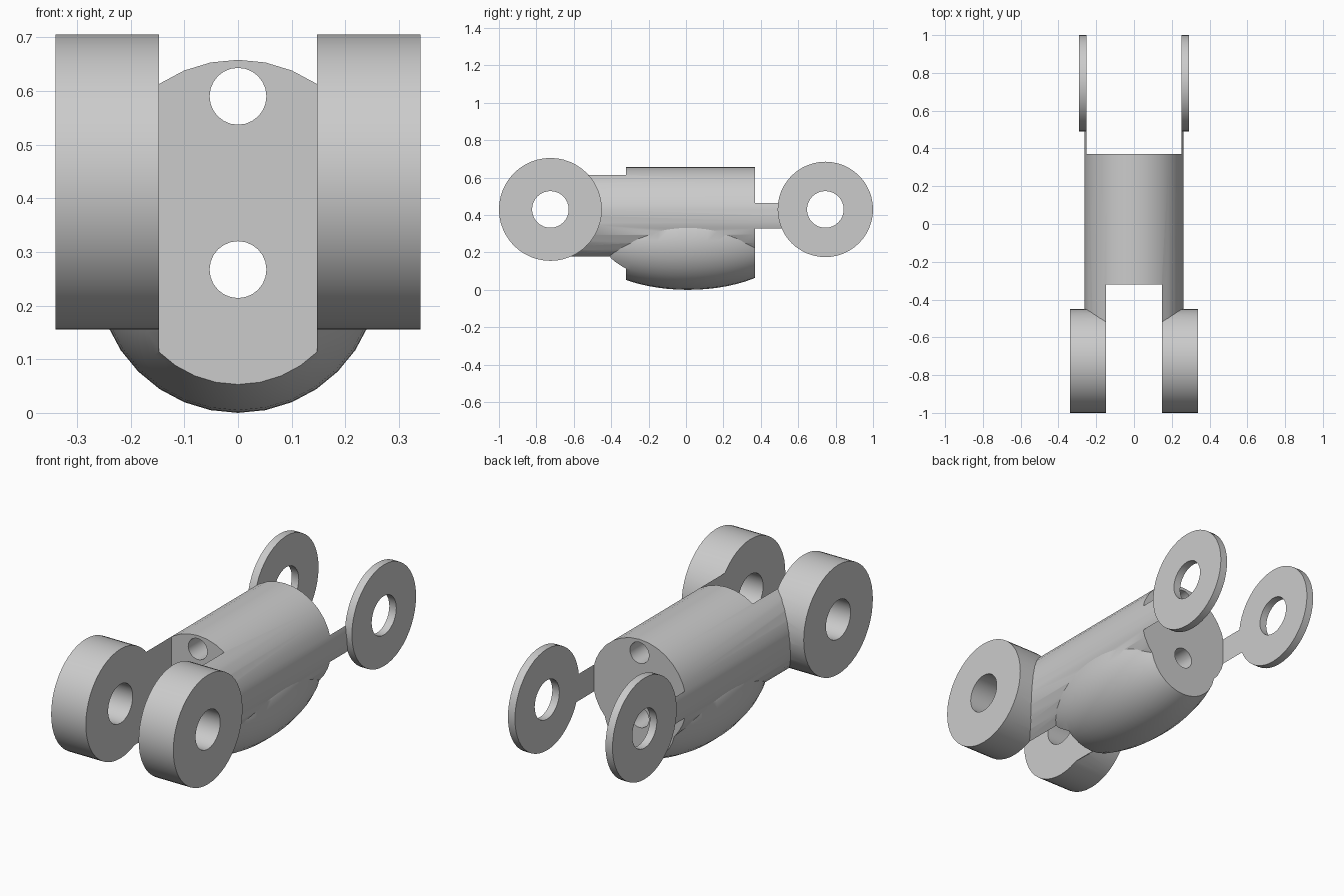
import bpy
import math

cube = bpy.data.objects.get("Cube")
if cube:
    bpy.data.objects.remove(cube, do_unlink=True)

# One plain grey for the whole casting
grey = bpy.data.materials.new("plain grey")
grey.use_nodes = True
colour = (0.6, 0.6, 0.6, 1)
grey.diffuse_color = colour
grey.node_tree.nodes["Principled BSDF"].inputs["Base Color"].default_value = colour

QUARTER = math.pi / 2
AXIS_ROTATION = {"x": (0, QUARTER, 0), "y": (QUARTER, 0, 0)}


def finish(name):
    obj = bpy.context.object
    obj.name = name
    obj.data.materials.append(grey)
    bpy.ops.object.transform_apply(location=True, rotation=True, scale=True)
    return obj


def cylinder(name, axis, radius, length, centre, sides=32):
    bpy.ops.mesh.primitive_cylinder_add(
        vertices=sides, radius=radius, depth=length,
        location=centre, rotation=AXIS_ROTATION[axis])
    return finish(name)


def slot(name, width, y_start, y_end):
    bpy.ops.mesh.primitive_cube_add(size=1, location=(0, (y_start + y_end) / 2, 0.4))
    bpy.context.object.scale = (width, abs(y_end - y_start), 2)
    return finish(name)


def combine(target, tool, operation):
    """Apply a boolean and remove its helper."""
    tool.hide_render = True
    mod = target.modifiers.new(tool.name, "BOOLEAN")
    mod.operation = operation
    mod.solver = "EXACT"
    mod.object = tool
    bpy.ops.object.select_all(action="DESELECT")
    bpy.context.view_layer.objects.active = target
    target.select_set(True)
    bpy.ops.object.modifier_apply(modifier=mod.name)
    bpy.data.objects.remove(tool, do_unlink=True)


# Barrel running front to back
FRONT, REAR, PIVOT_Z = -0.725, 0.745, 0.43
body = cylinder("link_body", "y", 0.262, 0.6 - FRONT, (0, (0.6 + FRONT) / 2, 0.396))

# Rounded belly under the barrel
bpy.ops.mesh.primitive_uv_sphere_add(
    segments=32, ring_count=32, radius=1, location=(0, 0.01, 0.263),
    rotation=AXIS_ROTATION["y"])
bpy.context.object.scale = (0.263, 0.263, 0.55)
combine(body, finish("belly"), "UNION")

# Pivot drums, which the slots split into pairs of lugs and rings
combine(body, cylinder("front_lugs", "x", 0.275, 0.68, (0, FRONT, PIVOT_Z), 48), "UNION")
combine(body, cylinder("rear_rings", "x", 0.255, 0.582, (0, REAR, PIVOT_Z), 48), "UNION")
combine(body, slot("front_slot", 0.294, -1.2, -0.32), "DIFFERENCE")
combine(body, slot("rear_slot", 0.504, 0.37, 1.2), "DIFFERENCE")

# Pin bores across the lugs and rings
for name, y in (("front_bore", FRONT), ("rear_bore", REAR)):
    combine(body, cylinder(name, "x", 0.098, 1, (0, y, PIVOT_Z)), "DIFFERENCE")

# Two long holes through the barrel and the belly
for name, z in (("upper_hole", 0.59), ("lower_hole", 0.267)):
    combine(body, cylinder(name, "y", 0.053, 3, (0, 0, z), 24), "DIFFERENCE")

bpy.ops.object.select_all(action="DESELECT")
body.select_set(True)
bpy.context.view_layer.objects.active = body
bpy.ops.object.shade_smooth_by_angle(angle=math.radians(25))
